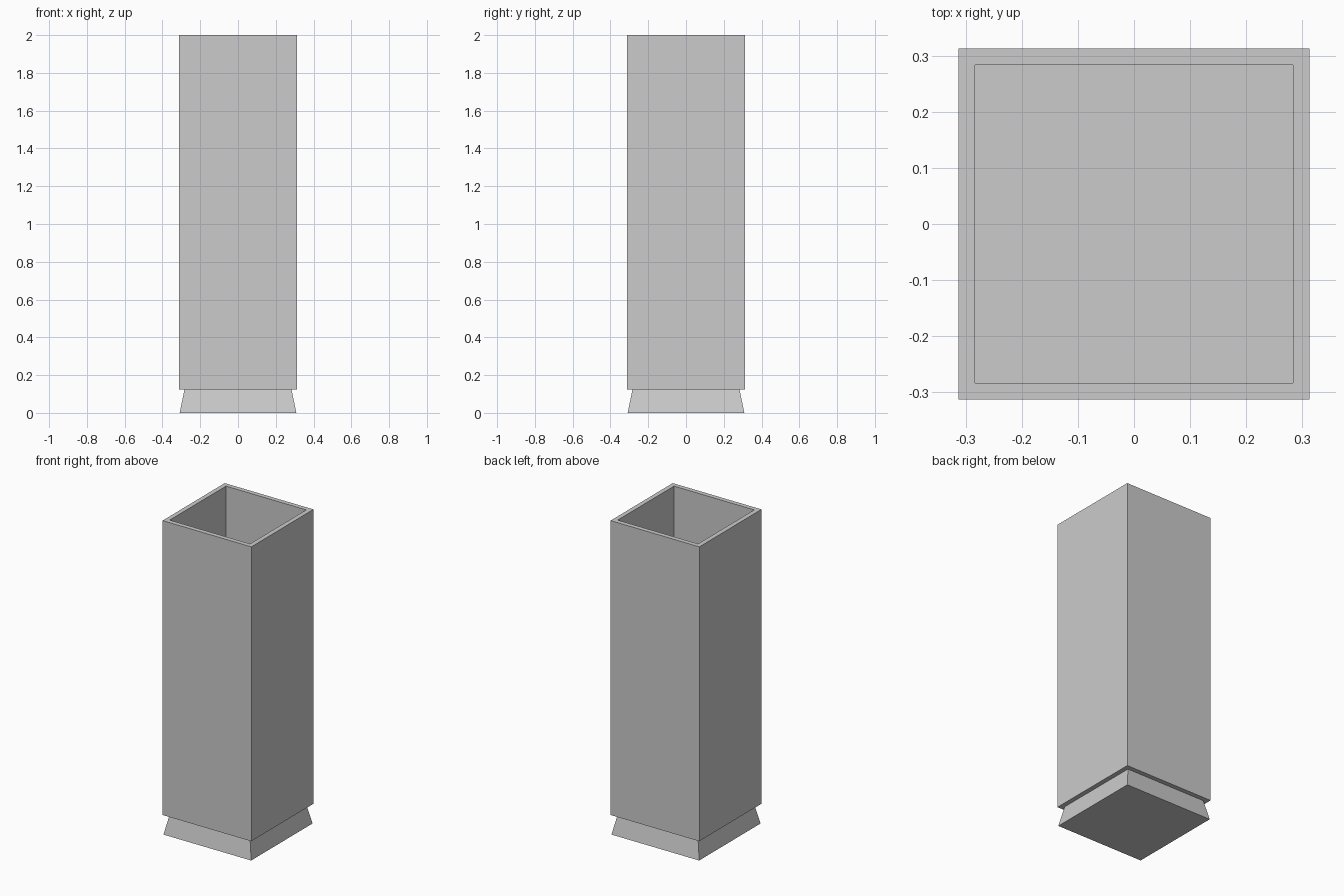
import bpy, bmesh

if "Cube" in bpy.data.objects:
    bpy.data.objects.remove(bpy.data.objects["Cube"])

# Half-width and height of each square ring, from the underside up and into the opening
PROFILE = [
    (0.309, 0.0),     # foot of the flared plinth
    (0.283, 0.125),   # plinth neck
    (0.3125, 0.125),  # underside lip of the body
    (0.3125, 2.0),    # outer rim
    (0.283, 2.0),     # inner rim
    (0.283, 0.15),    # inside floor
]


def square_ring(bm, half, z):
    return [bm.verts.new((sx * half, sy * half, z))
            for sx, sy in ((-1, -1), (1, -1), (1, 1), (-1, 1))]


bm = bmesh.new()
rings = [square_ring(bm, half, z) for half, z in PROFILE]

# Walls between neighbouring rings
for low, high in zip(rings, rings[1:]):
    for i in range(4):
        j = (i + 1) % 4
        bm.faces.new((low[i], low[j], high[j], high[i]))

# Closed underside and inside floor
bm.faces.new(rings[0][::-1])
bm.faces.new(rings[-1])
bmesh.ops.recalc_face_normals(bm, faces=bm.faces)

mesh = bpy.data.meshes.new("square_planter")
bm.to_mesh(mesh)
bm.free()
planter = bpy.data.objects.new("square_planter", mesh)
bpy.context.collection.objects.link(planter)
